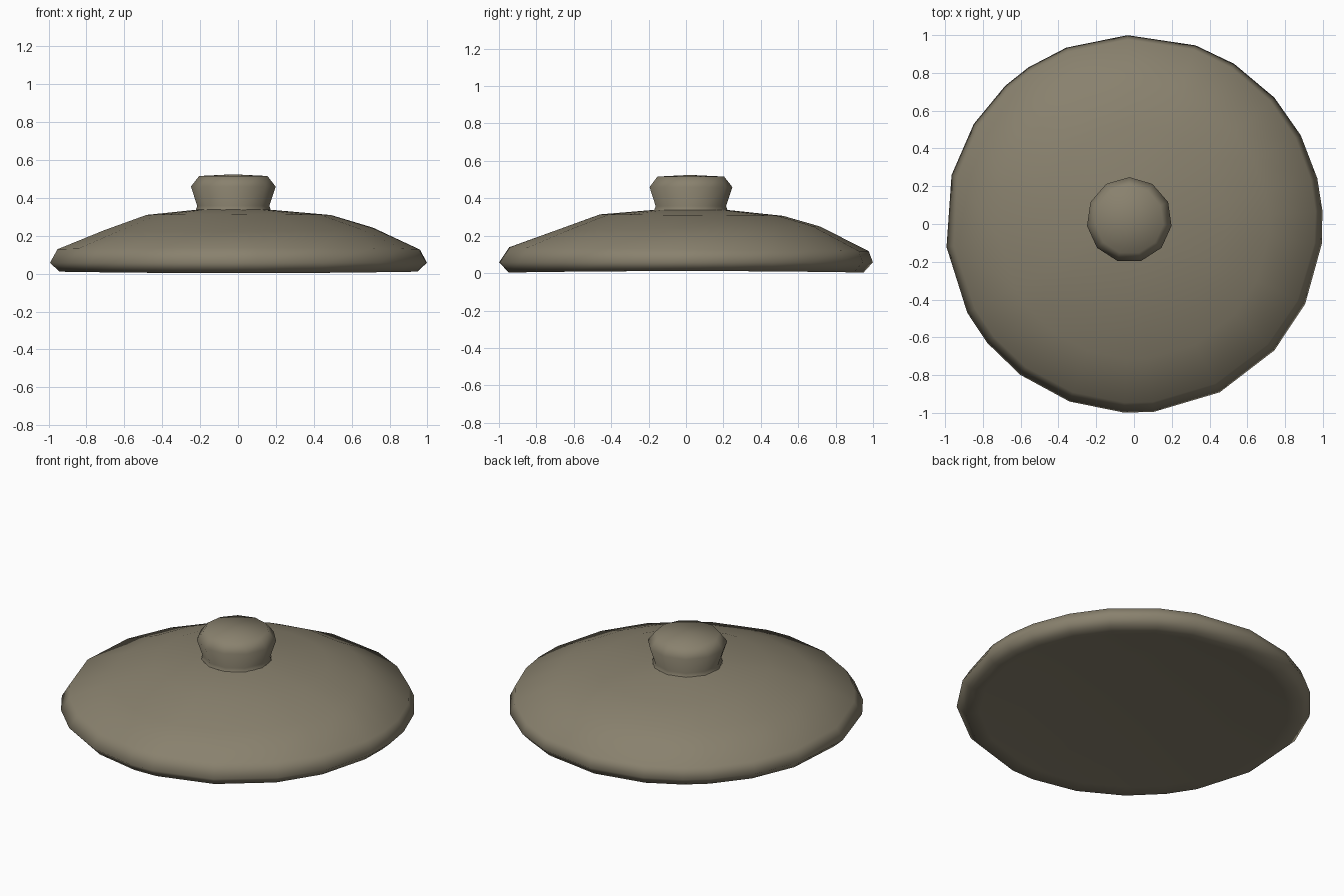
import bpy, bmesh, math

if "Cube" in bpy.data.objects:
    bpy.data.objects.remove(bpy.data.objects["Cube"])

clay = bpy.data.materials.new("olive_clay")
clay.diffuse_color = (0.25, 0.22, 0.155, 1)
clay.use_nodes = True
clay.node_tree.nodes["Principled BSDF"].inputs["Base Color"].default_value = clay.diffuse_color

# Uneven, hand-shaped spacing of the sides (degrees)
ANGLES = [4, 14, 28, 42, 58, 71, 92, 111, 124, 133, 148, 165,
          187, 208, 219, 233, 250, 267, 276, 297, 318, 335, 354]
KX, KY = -0.025, 0.022  # the knob sits slightly off centre


def lathe(name, rings, angles, top=None, bottom=None):
    """Join rings; each ring maps (sin, cos) to (cx, cy, radius, z)."""
    bm = bmesh.new()
    loops = []
    for ring in rings:
        loop = []
        for a in angles:
            s, c = math.sin(math.radians(a)), math.cos(math.radians(a))
            cx, cy, r, z = ring(s, c)
            loop.append(bm.verts.new((cx + r * c, cy + r * s, z)))
        loops.append(loop)
    n = len(angles)
    for a, b in zip(loops, loops[1:]):
        for i in range(n):
            j = (i + 1) % n
            bm.faces.new((a[i], a[j], b[j], b[i]))
    for centre, loop, step in ((top, loops[-1], 1), (bottom, loops[0], -1)):
        if centre:
            v = bm.verts.new(centre)
            for i in range(n):
                pair = (loop[i], loop[(i + 1) % n])[::step]
                bm.faces.new((*pair, v))
    for f in bm.faces:
        f.smooth = True
    mesh = bpy.data.meshes.new(name)
    bm.to_mesh(mesh)
    bm.free()
    mesh.materials.append(clay)
    obj = bpy.data.objects.new(name, mesh)
    bpy.context.collection.objects.link(obj)


# Shallow, slightly lopsided dome with rounded rim and gently hollowed underside
lathe("lid_dome", [
    lambda s, c: (0, 0, 0.60, 0.035),
    lambda s, c: (0, 0, 0.87, 0.014),
    lambda s, c: (0, 0, 0.950, 0.003 + 0.008 * c * c),
    lambda s, c: (0, 0, 1.0, 0.058),
    lambda s, c: (0, 0, 0.962 + 0.015 * s, 0.128 - 0.010 * s),
    lambda s, c: (0, 0, 0.715, 0.236 + 0.014 * s + 0.006 * c),
    lambda s, c: (0, 0, 0.490 + 0.03 * s, 0.310 - 0.004 * s),
    lambda s, c: (KX, KY, 0.195, 0.338),
], ANGLES, bottom=(0, 0, 0.05))

# Flared knob with bevelled, almost flat top
lathe("lid_knob", [
    lambda s, c: (KX, KY, 0.200, 0.337),
    lambda s, c: (KX, KY, 0.192, 0.358),
    lambda s, c: (KX, KY, 0.226, 0.460),
    lambda s, c: (KX, KY, 0.182, 0.516),
], [90 + 360 * i / 11 for i in range(11)], top=(KX, KY, 0.525))
